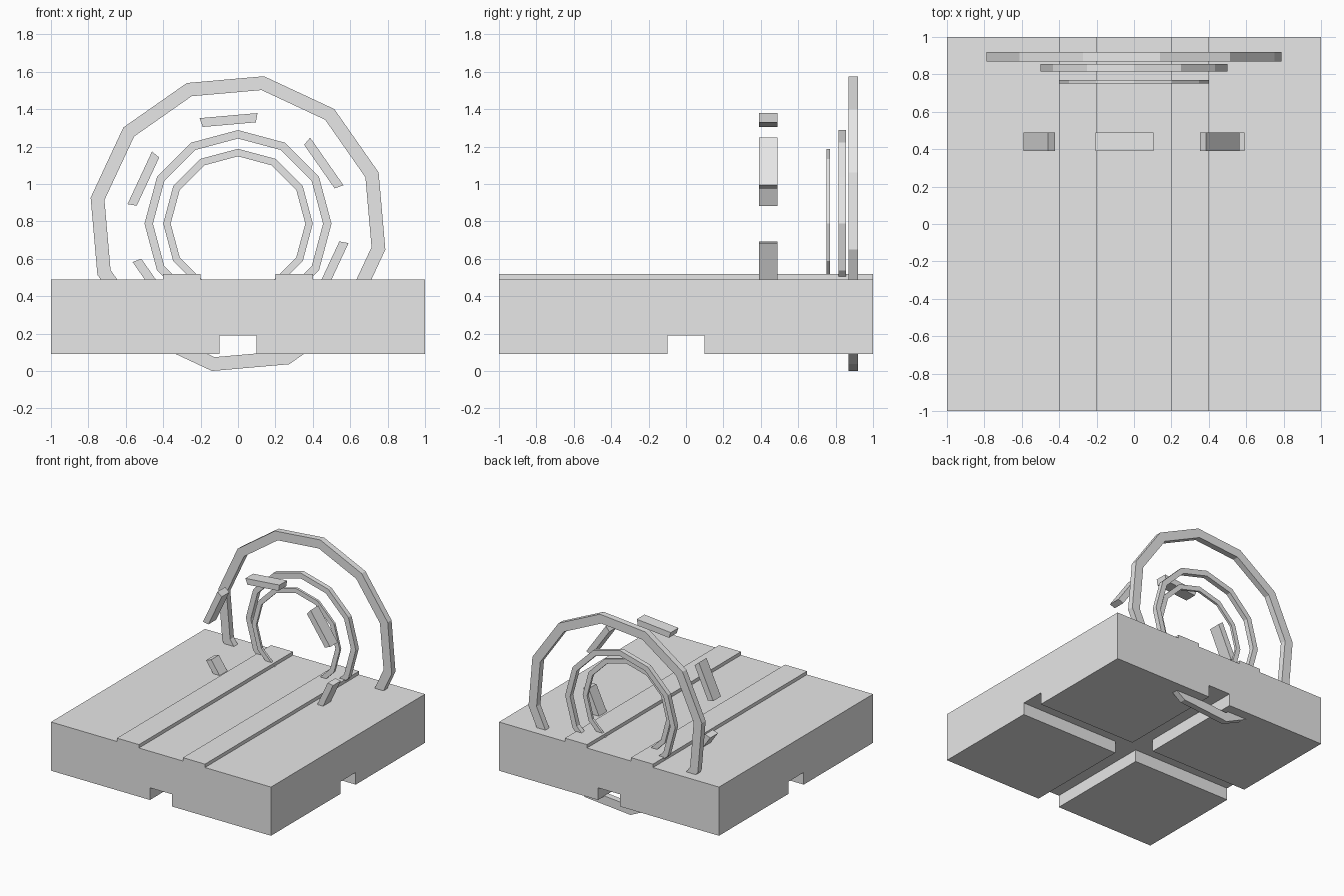
import bpy, bmesh
from math import cos, sin, radians

cube = bpy.data.objects.get("Cube")
if cube:
    bpy.data.objects.remove(cube, do_unlink=True)

grey = bpy.data.materials.new("plain_grey")
grey.use_nodes = True
grey.diffuse_color = (0.8, 0.8, 0.8, 1)
grey.node_tree.nodes["Principled BSDF"].inputs["Base Color"].default_value = (0.8, 0.8, 0.8, 1)

CENTRE = 0.788   # height of the ring axis
STEP = 30        # twelve-sided rings


def finish(name, bm):
    bmesh.ops.recalc_face_normals(bm, faces=bm.faces)
    mesh = bpy.data.meshes.new(name)
    bm.to_mesh(mesh)
    bm.free()
    mesh.materials.append(grey)
    ob = bpy.data.objects.new(name, mesh)
    bpy.context.collection.objects.link(ob)
    return ob


def extrude_y(bm, profile, y0, y1):
    """Solid from an (x, z) outline, running from y0 to y1."""
    front = bm.faces.new([bm.verts.new((x, y0, z)) for x, z in profile])
    ext = bmesh.ops.extrude_face_region(bm, geom=[front])["geom"]
    moved = [v for v in ext if isinstance(v, bmesh.types.BMVert)]
    bmesh.ops.translate(bm, verts=moved, vec=(0, y1 - y0, 0))


def polar(r, angle, y):
    a = radians(angle)
    return (r * cos(a), y, CENTRE + r * sin(a))


def ring(name, outer, inner, y0, y1, start):
    """Closed twelve-sided band standing upright."""
    bm = bmesh.new()
    loops = [[bm.verts.new(polar(r, start + k, y)) for r, y in
              ((outer, y0), (outer, y1), (inner, y1), (inner, y0))]
             for k in range(0, 360, STEP)]
    for a, b in zip(loops, loops[1:] + loops[:1]):
        for i in range(4):
            j = (i + 1) % 4
            bm.faces.new((a[i], a[j], b[j], b[i]))
    return finish(name, bm)


# Base slab: mirrored outline with two raised rails and a groove underneath
half = [(0.1, 0.19), (0.1, 0.09), (1, 0.09), (1, 0.49), (0.4, 0.49),
        (0.4, 0.518), (0.2, 0.518), (0.2, 0.49)]
bm = bmesh.new()
extrude_y(bm, half + [(-x, z) for x, z in reversed(half)], -1, 1)
base = finish("base_slab", bm)

# Second groove, crossing the first
bm = bmesh.new()
extrude_y(bm, [(-1.2, 0), (1.2, 0), (1.2, 0.19), (-1.2, 0.19)], -0.1, 0.1)
cutter = finish("groove_cutter", bm)
cutter.hide_render = True
cut = base.modifiers.new("cross_groove", 'BOOLEAN')
cut.operation = 'DIFFERENCE'
cut.solver = 'EXACT'
cut.object = cutter
bpy.context.view_layer.objects.active = base
bpy.ops.object.modifier_apply(modifier=cut.name)
bpy.data.objects.remove(cutter, do_unlink=True)

# Upright rings, stepping up in size towards the back
ring("small_ring", 0.4, 0.36, 0.75, 0.77, 0)
ring("middle_ring", 0.5, 0.455, 0.815, 0.855, 0)
ring("large_ring", 0.8, 0.725, 0.87, 0.92, 20)

# Floating bars: every other segment of a broken ring
for n, a in enumerate(range(20, 380, 2 * STEP)):
    corners = [polar(r, t, 0) for r, t in
               ((0.6, a), (0.6, a + STEP), (0.55, a + STEP), (0.55, a))]
    bm = bmesh.new()
    extrude_y(bm, [(x, z) for x, _, z in corners], 0.39, 0.49)
    finish(f"ring_bar_{n + 1}", bm)
